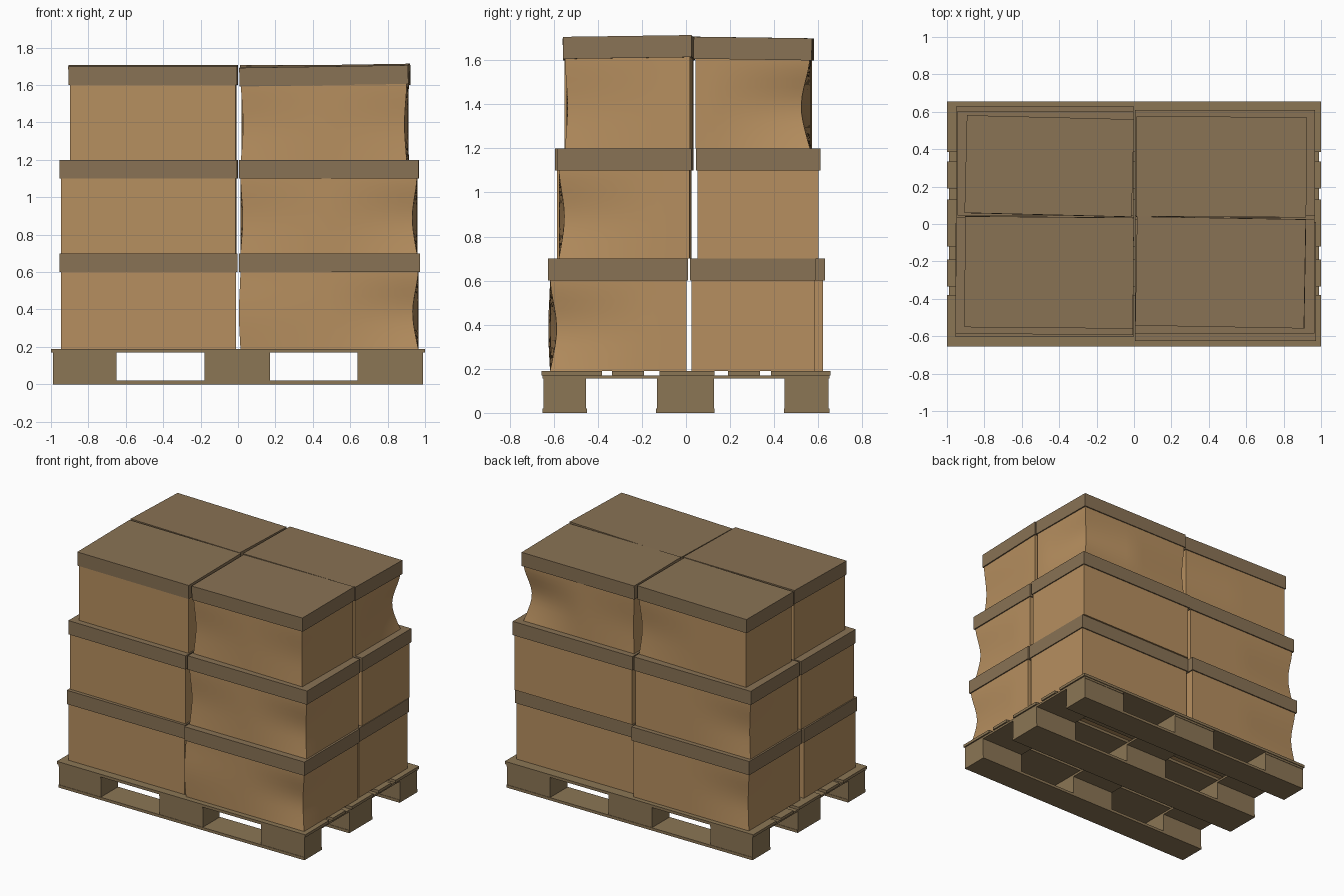
import bpy, bmesh, math
from mathutils import Vector

if "Cube" in bpy.data.objects:
    bpy.data.objects.remove(bpy.data.objects["Cube"])


def material(name, rgb):
    m = bpy.data.materials.new(name)
    m.diffuse_color = (*rgb, 1.0)
    m.use_nodes = True
    m.node_tree.nodes["Principled BSDF"].inputs["Base Color"].default_value = m.diffuse_color
    return m


CARD = material("cardboard", (0.47, 0.275, 0.115))
LID = material("lid_brown", (0.25, 0.17, 0.09))
WOOD = material("pallet_wood", (0.26, 0.18, 0.09))


def box(name, x0, x1, y0, y1, z0, z1, mat, cuts=0, deform=None, rot=(0, 0, 0)):
    """Axis box, optionally subdivided and deformed, turned about its centre."""
    bm = bmesh.new()
    bmesh.ops.create_cube(bm, size=1.0)
    if cuts:
        bmesh.ops.subdivide_edges(bm, edges=bm.edges[:], cuts=cuts, use_grid_fill=True)
    size = Vector((x1 - x0, y1 - y0, z1 - z0))
    for v in bm.verts:
        if deform:
            v.co = deform(v.co.copy(), size)
        else:
            v.co = v.co * size
    me = bpy.data.meshes.new(name)
    bm.to_mesh(me)
    bm.free()
    me.materials.append(mat)
    ob = bpy.data.objects.new(name, me)
    bpy.context.collection.objects.link(ob)
    ob.location = ((x0 + x1) / 2, (y0 + y1) / 2, (z0 + z1) / 2)
    ob.rotation_euler = [math.radians(a) for a in rot]
    if cuts:
        for p in me.polygons:
            p.use_smooth = True
        bpy.ops.object.select_all(action='DESELECT')
        ob.select_set(True)
        bpy.context.view_layer.objects.active = ob
        bpy.ops.object.shade_smooth_by_angle(angle=math.radians(30))
    return ob


# Pallet: runners, blocks, cross boards, deck slats
ROWS = [(-0.65, -0.45), (-0.135, 0.13), (0.445, 0.65)]
COLS = [(-0.99, -0.65), (-0.18, 0.17), (0.64, 0.99)]
SLATS = [(-0.655, -0.38), (-0.335, -0.19), (-0.12, 0.13), (0.19, 0.335), (0.385, 0.655)]
for i, (y0, y1) in enumerate(ROWS):
    box(f"pallet_runner_{i}", -0.99, 0.99, y0, y1, 0, 0.02, WOOD)
    for j, (x0, x1) in enumerate(COLS):
        box(f"pallet_block_{i}_{j}", x0, x1, y0 + 0.003, y1 - 0.003, 0.02, 0.155, WOOD)
for j, (x0, x1) in enumerate(COLS):
    box(f"pallet_cross_board_{j}", x0, x1, -0.65, 0.65, 0.155, 0.17, WOOD)
for i, (y0, y1) in enumerate(SLATS):
    box(f"pallet_slat_{i}", -1.0, 1.0, y0, y1, 0.17, 0.19, WOOD)


def crush(dents):
    """Push given upright corners (sx, sy, depth) inward around mid-height."""
    def f(p, size):
        q = Vector((p.x * size.x, p.y * size.y, p.z * size.z))
        bump = 0.5 + 0.5 * math.cos(2 * math.pi * max(-0.5, min(0.5, p.z + 0.1)))
        if abs(p.z) > 0.499:
            bump = 0
        for sx, sy, depth in dents:
            d = math.hypot((p.x - sx / 2) * size.x, (p.y - sy / 2) * size.y)
            k = depth * bump * max(0.0, 1 - d / 0.45)
            q.x -= sx * k
            q.y -= sy * k
        return q
    return f


# Carton layers: (place, lid x0, x1, y0, y1, turn, crushed corners)
LAYERS = [
    (0.19, 0.70, [
        ("front_left", -0.955, -0.003, -0.605, 0.005, 0, []),
        ("front_right", 0.005, 0.972, -0.625, 0.01, 0, [(1, -1, 0.03), (-1, -1, -0.008)]),
        ("back_left", -0.95, -0.003, 0.025, 0.63, 0, [(-1, 1, 0.02)]),
        ("back_right", 0.005, 0.965, 0.018, 0.59, 0, [])]),
    (0.70, 1.20, [
        ("front_left", -0.953, -0.003, -0.59, 0.03, -0.5, []),
        ("front_right", 0.005, 0.965, -0.585, 0.025, 0, [(1, -1, 0.025), (-1, -1, 0.012)]),
        ("back_left", -0.945, -0.003, 0.045, 0.605, 0, [(-1, 1, 0.02)]),
        ("back_right", 0.005, 0.968, 0.045, 0.61, 0, [])]),
    (1.20, 1.703, [
        ("front_left", -0.905, -0.003, -0.555, 0.038, -0.5, []),
        ("front_right", 0.012, 0.915, -0.55, 0.033, -1.0, [(1, -1, 0.012), (-1, -1, 0.012)]),
        ("back_left", -0.9, -0.006, 0.048, 0.57, -1.4, [(1, 1, 0.015)]),
        ("back_right", 0.012, 0.922, 0.037, 0.573, -0.3, [(1, 1, 0.04), (-1, 1, 0.01)])]),
]
INSET = 0.008
for n, (z0, z1, cartons) in enumerate(LAYERS, 1):
    for place, x0, x1, y0, y1, turn, dents in cartons:
        box(f"carton_{n}_{place}", x0 + INSET, x1 - INSET, y0 + INSET, y1 - INSET,
            z0, z1 - 0.03, CARD, 11, crush(dents), (0, 0, turn))
        tilt_x = tilt_y = 0
        if n == 3:  # top lids rise toward the middle and the right end
            tilt_x = 0.8 if "front" in place else -0.8
            tilt_y = -0.9 if place == "front_right" else 0
        box(f"lid_{n}_{place}", x0, x1, y0, y1, z1 - 0.1, z1, LID, rot=(tilt_x, tilt_y, turn))
